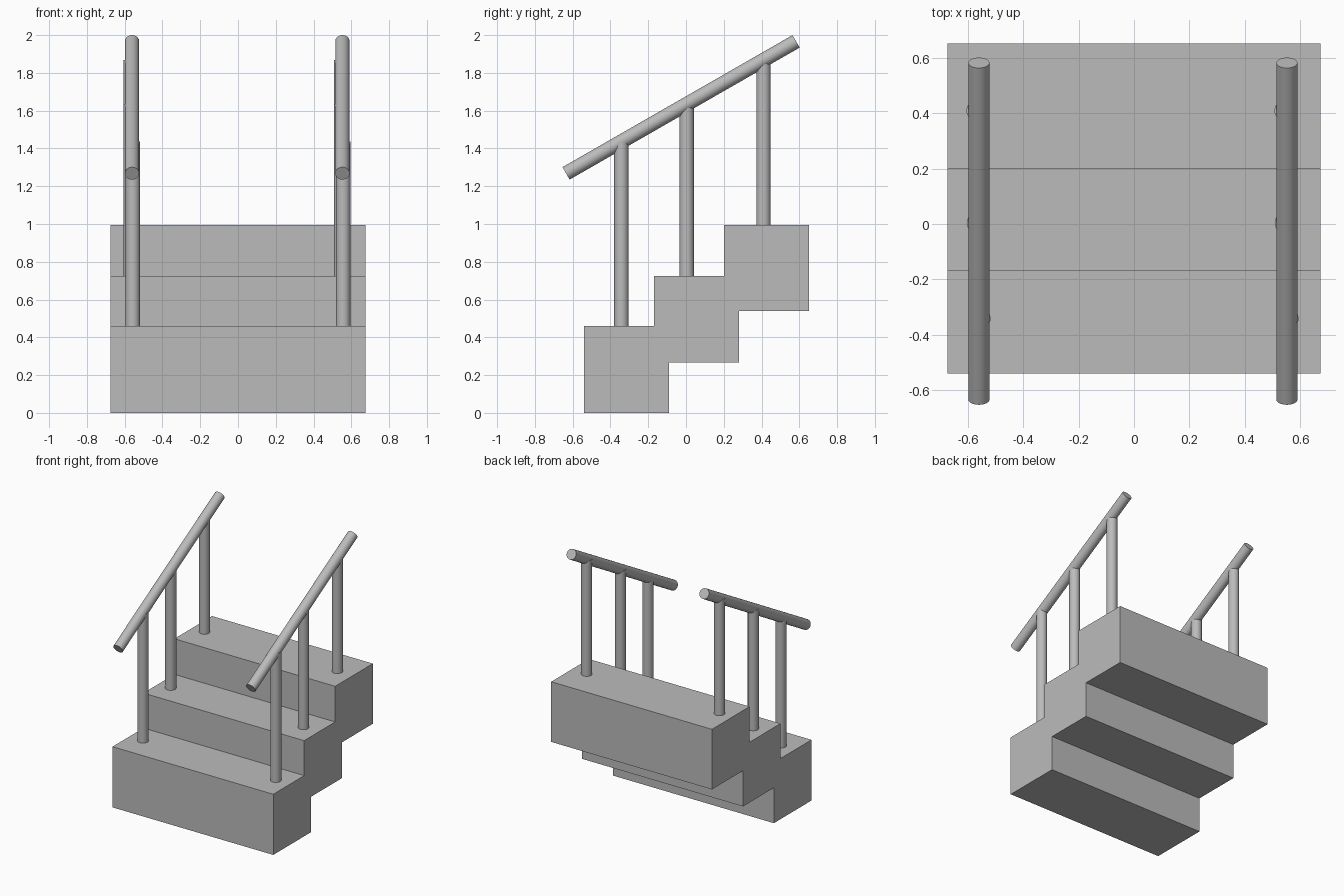
import bpy
import bmesh
import math
from mathutils import Vector

if "Cube" in bpy.data.objects:
    bpy.data.objects.remove(bpy.data.objects["Cube"], do_unlink=True)

# Single plain grey
grey = bpy.data.materials.new("plain_grey")
grey.use_nodes = True
grey.diffuse_color = (0.5, 0.5, 0.5, 1)
grey.node_tree.nodes["Principled BSDF"].inputs["Base Color"].default_value = grey.diffuse_color

HALF_WIDTH = 0.674
RADIUS = 0.038
RAIL_START = Vector((0, -0.635, 1.268))
RAIL_END = Vector((0, 0.583, 1.967))
SLOPE = (RAIL_END.z - RAIL_START.z) / (RAIL_END.y - RAIL_START.y)


def rod(name, start, end):
    """Smooth capped cylinder between two points."""
    axis = end - start
    bpy.ops.mesh.primitive_cylinder_add(vertices=32, radius=RADIUS, depth=axis.length,
                                        location=(start + end) / 2)
    obj = bpy.context.object
    obj.name = name
    obj.rotation_euler = (-math.atan2(axis.y, axis.z), 0, 0)
    obj.data.materials.append(grey)
    bpy.ops.object.shade_smooth_by_angle(angle=math.radians(40))


# Staircase block: stepped side profile extruded across the width
profile = [(-0.54, 0), (-0.09, 0), (-0.09, 0.268), (0.28, 0.268), (0.28, 0.539), (0.652, 0.539),
           (0.652, 0.995), (0.201, 0.995), (0.201, 0.725), (-0.17, 0.725), (-0.17, 0.46), (-0.54, 0.46)]
bm = bmesh.new()
side = bm.faces.new([bm.verts.new((-HALF_WIDTH, y, z)) for y, z in profile])
sweep = bmesh.ops.extrude_face_region(bm, geom=[side])
moved = [v for v in sweep["geom"] if isinstance(v, bmesh.types.BMVert)]
bmesh.ops.translate(bm, verts=moved, vec=(2 * HALF_WIDTH, 0, 0))
bmesh.ops.recalc_face_normals(bm, faces=bm.faces)
mesh = bpy.data.meshes.new("steps")
bm.to_mesh(mesh)
bm.free()
mesh.materials.append(grey)
bpy.context.collection.objects.link(bpy.data.objects.new("steps", mesh))

# Handrails with three posts each: (name, sideways shift, y, tread height)
posts = [("lower", 0.004, -0.342, 0.46), ("middle", -0.006, 0.004, 0.725), ("upper", -0.007, 0.41, 0.995)]
for label, x in (("right", -0.561), ("left", 0.553)):
    shift = Vector((x, 0, 0))
    rod(label + "_handrail", RAIL_START + shift, RAIL_END + shift)
    for name, dx, y, tread in posts:
        top = RAIL_START.z + (y - RAIL_START.y) * SLOPE
        rod(f"{label}_{name}_post", Vector((x + dx, y, tread)), Vector((x + dx, y, top)))
